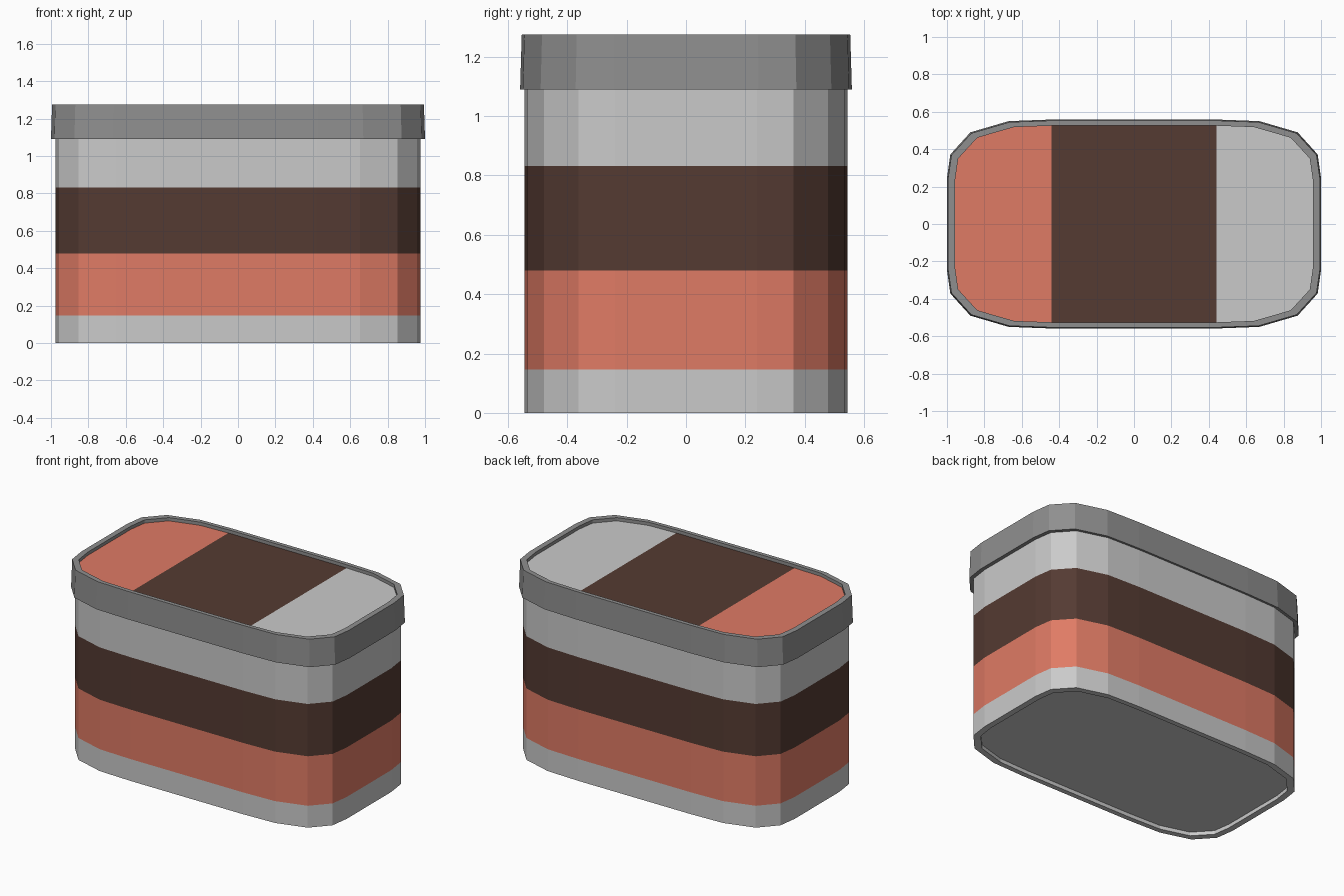
import bpy
import bmesh

cube = bpy.data.objects.get("Cube")
if cube:
    bpy.data.objects.remove(cube, do_unlink=True)


def material(name, rgb):
    m = bpy.data.materials.new(name)
    m.use_nodes = True
    m.diffuse_color = (*rgb, 1)
    m.node_tree.nodes["Principled BSDF"].inputs["Base Color"].default_value = (*rgb, 1)
    return m


LIGHT = material("light grey", (0.59, 0.59, 0.59))
GREY = material("mid grey", (0.275, 0.275, 0.275))
CORAL = material("coral", (0.74, 0.197, 0.13))
BROWN = material("dark brown", (0.089, 0.043, 0.032))

# Rounded oblong outline, one quarter mirrored to all four
QUARTER = [(1.0, 0.245), (0.982, 0.372), (0.875, 0.49), (0.67, 0.55), (0.43, 0.559)]
HALF = QUARTER + [(-x, y) for x, y in reversed(QUARTER)]
OUTLINE = HALF + [(-x, -y) for x, y in HALF]


def ring(bm, z, sx, sy):
    return [bm.verts.new((x * sx, y * sy, z)) for x, y in OUTLINE]


def finish(bm, name, materials):
    mesh = bpy.data.meshes.new(name)
    bm.to_mesh(mesh)
    bm.free()
    for m in materials:
        mesh.materials.append(m)
    obj = bpy.data.objects.new(name, mesh)
    bpy.context.collection.objects.link(obj)
    return obj


def loft(name, rings, slots, materials, cap_first=False, cap_last=False):
    """Join successive outline rings; slots gives the material of each band."""
    bm = bmesh.new()
    loops = [ring(bm, *r) for r in rings]
    n = len(OUTLINE)
    for low, high, slot in zip(loops, loops[1:], slots):
        for i in range(n):
            j = (i + 1) % n
            bm.faces.new((low[i], low[j], high[j], high[i])).material_index = slot
    if cap_first:
        bm.faces.new(list(reversed(loops[0])))
    if cap_last:
        bm.faces.new(loops[-1])
    return finish(bm, name, materials)


# Tub: recessed floor, foot rim and coloured bands
B = 0.975
loft("tub",
     [(0.025, 0.935, 0.915), (0, 0.935, 0.915), (0, B, B), (0.147, B, B),
      (0.48, B, B), (0.832, B, B), (1.12, B, B)],
     [0, 0, 0, 1, 2, 0], [LIGHT, CORAL, BROWN], cap_first=True, cap_last=True)

# Lid: overhanging skirt, raised rim and recess wall
loft("lid_rim",
     [(1.09, 0.97, 0.97), (1.09, 1, 1), (1.275, 0.994, 0.99),
      (1.275, 0.957, 0.942), (1.253, 0.957, 0.942)],
     [0, 0, 0, 0], [GREY])

# Lid panel: cut across into three coloured blocks
bm = bmesh.new()
bm.faces.new(ring(bm, 1.253, 0.957, 0.942))
for x in (-0.44, 0.44):
    bmesh.ops.bisect_plane(bm, geom=bm.verts[:] + bm.edges[:] + bm.faces[:],
                           plane_co=(x, 0, 0), plane_no=(1, 0, 0))
for f in bm.faces:
    x = f.calc_center_median().x
    f.material_index = 0 if x < -0.44 else 1 if x < 0.44 else 2
finish(bm, "lid_panel", [CORAL, BROWN, LIGHT])
